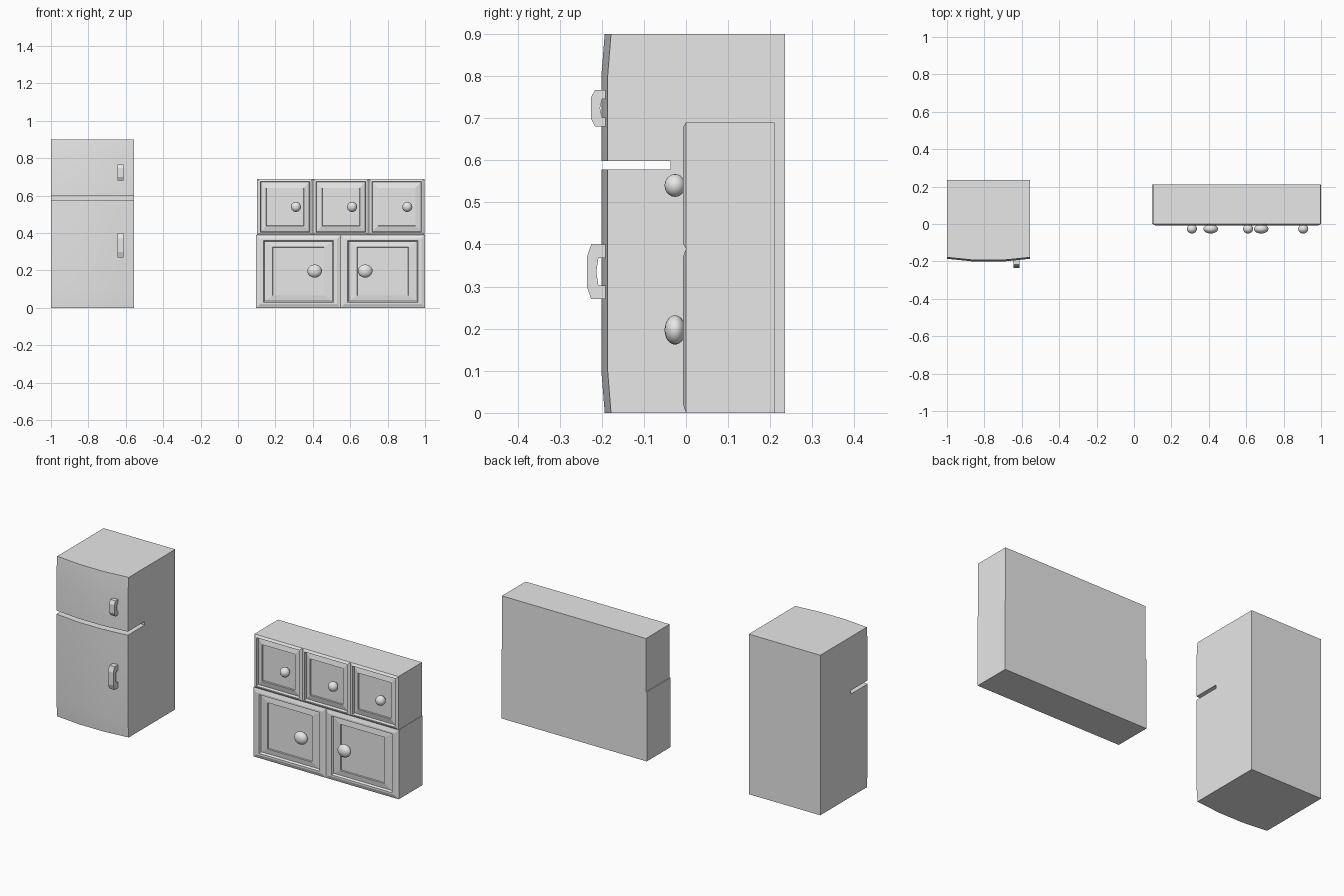
import bpy, bmesh, math

if "Cube" in bpy.data.objects:
    bpy.data.objects.remove(bpy.data.objects["Cube"])

grey = bpy.data.materials.new("warm_grey")
grey.diffuse_color = (0.8, 0.8, 0.8, 1)
grey.use_nodes = True
grey.node_tree.nodes["Principled BSDF"].inputs["Base Color"].default_value = grey.diffuse_color


def finish(name, bm, smooth=None):
    bmesh.ops.remove_doubles(bm, verts=bm.verts, dist=1e-5)
    bmesh.ops.recalc_face_normals(bm, faces=bm.faces)
    me = bpy.data.meshes.new(name)
    bm.to_mesh(me)
    bm.free()
    me.materials.append(grey)
    ob = bpy.data.objects.new(name, me)
    bpy.context.collection.objects.link(ob)
    if smooth:
        bpy.ops.object.select_all(action='DESELECT')
        ob.select_set(True)
        bpy.context.view_layer.objects.active = ob
        bpy.ops.object.shade_smooth_by_angle(angle=math.radians(smooth))
    return ob


def extrude_x(name, profile, x0, x1):
    """Solid from a (y, z) outline swept along x."""
    bm = bmesh.new()
    a, b = [[bm.verts.new((x, y, z)) for y, z in profile] for x in (x0, x1)]
    bm.faces.new(a)
    bm.faces.new(b)
    n = len(a)
    for i in range(n):
        j = (i + 1) % n
        bm.faces.new((a[i], a[j], b[j], b[i]))
    return finish(name, bm)


# Fridge: one side outline with the door gap, repeated across a bowed front
outline = [(0.235, 0), (-0.178, 0), (-0.186, 0.1), (-0.186, 0.578), (-0.037, 0.578),
           (-0.037, 0.598), (-0.186, 0.598), (-0.186, 0.8), (-0.178, 0.9), (0.235, 0.9)]
bm = bmesh.new()
sections = []
for x, bow in ((-1, 0), (-0.852, 0.015), (-0.703, 0.015), (-0.555, 0)):
    sections.append([bm.verts.new((x, y - (bow if y < -0.1 else 0), z)) for y, z in outline])
bm.faces.new(sections[0])
bm.faces.new(sections[-1])
for a, b in zip(sections, sections[1:]):
    for i in range(len(a)):
        j = (i + 1) % len(a)
        bm.faces.new((a[i], a[j], b[j], b[i]))
finish("fridge_body", bm, 30)

# Fridge handles: chunky bracket shapes
for name, z0, z1, y in (("freezer_handle", 0.68, 0.767, -0.226),
                        ("fridge_handle", 0.27, 0.40, -0.235)):
    h = z1 - z0
    back, hole = -0.186, y + 0.022
    extrude_x(name, [(back, z0), (y + 0.01, z0), (y, z0 + h * .22), (y, z1 - h * .22),
                     (y + 0.01, z1), (back, z1), (back, z1 - h * .25),
                     (hole + 0.005, z1 - h * .25), (hole, z0 + h * .5),
                     (hole + 0.005, z0 + h * .25), (back, z0 + h * .25)], -0.643, -0.611)


def cabinet(name, x0, x1, z0, z1, doors, rings):
    """Open-fronted box closed by a row of stepped panel doors."""
    bm = bmesh.new()

    def rect(ax, bx, az, bz, y):
        return [bm.verts.new(p) for p in ((ax, y, az), (bx, y, az), (bx, y, bz), (ax, y, bz))]

    def bridge(a, b):
        for i in range(4):
            j = (i + 1) % 4
            bm.faces.new((a[i], a[j], b[j], b[i]))

    back = rect(x0, x1, z0, z1, 0.21)
    bm.faces.new(back)
    bridge(back, rect(x0, x1, z0, z1, 0))
    w = (x1 - x0) / doors
    for k in range(doors):
        a, b = x0 + k * w, x0 + (k + 1) * w
        last = rect(a, b, z0, z1, 0)
        for ix, iz, y in rings:
            ring = rect(a + ix, b - ix, z0 + iz, z1 - iz, y)
            bridge(last, ring)
            last = ring
        bm.faces.new(last)
    return finish(name, bm)


cabinet("upper_cabinet", 0.102, 0.998, 0.39, 0.69, 3,
        [(.011, .011, -.007), (.017, .014, -.007), (.02, .018, .008),
         (.048, .048, .001), (.05, .05, .007)])
cabinet("lower_cabinet", 0.097, 1.0, 0, 0.39, 2,
        [(.02, .02, -.007), (.038, .03, -.007), (.044, .036, .004),
         (.088, .065, .0), (.09, .067, .006)])

# Door knobs: flattened balls
knobs = [("upper_knob", x, 0.54, 0.027, 0.027) for x in (0.31, 0.61, 0.905)]
knobs += [("lower_knob", x, 0.197, 0.039, 0.035) for x in (0.41, 0.68)]
for name, x, z, rx, rz in knobs:
    bm = bmesh.new()
    bmesh.ops.create_uvsphere(bm, u_segments=16, v_segments=10, radius=1)
    for v in bm.verts:
        v.co = (x + v.co.x * rx, -0.026 + v.co.y * 0.025, z + v.co.z * rz)
    finish(name, bm, 40)
